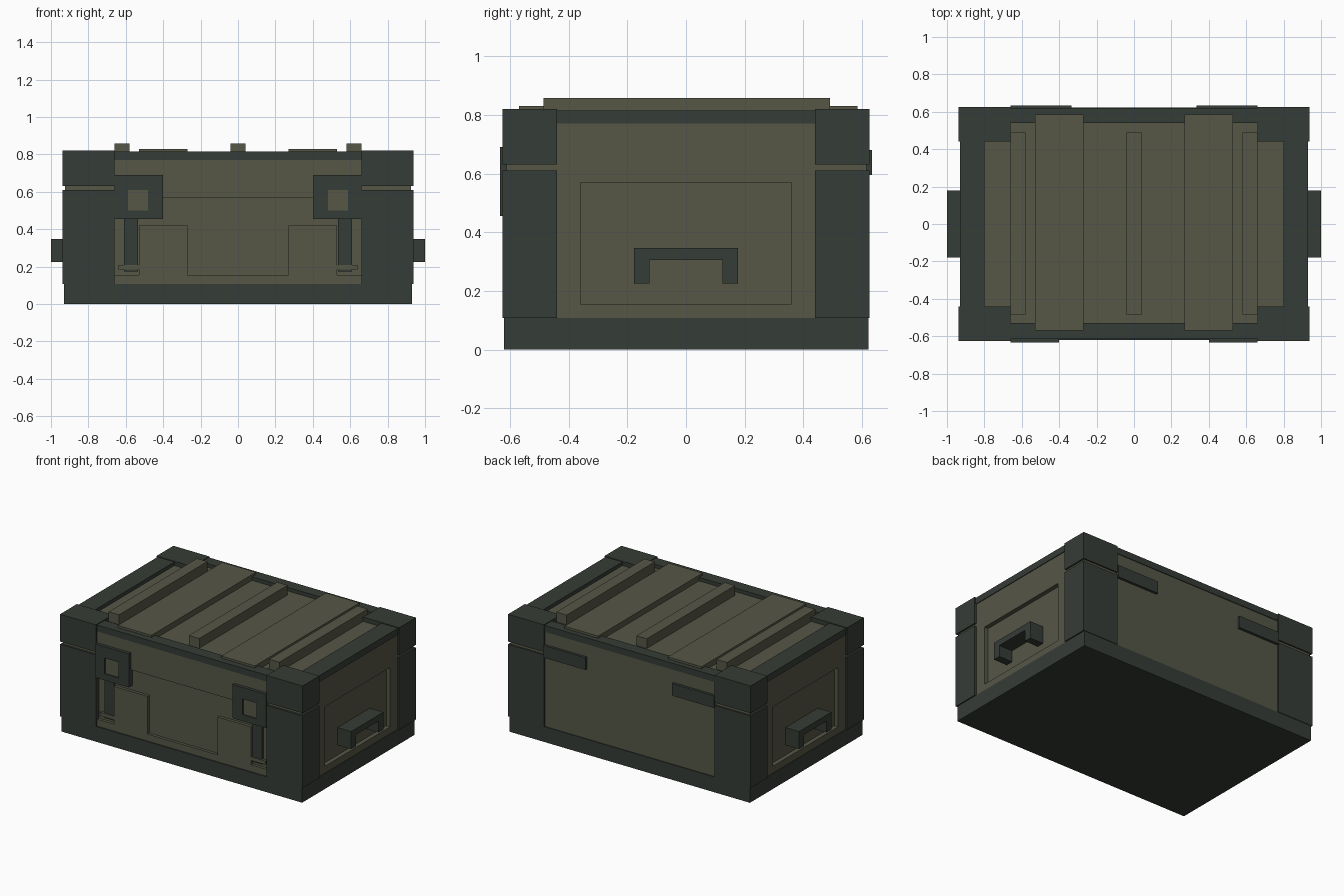
import bpy, bmesh

if "Cube" in bpy.data.objects:
    bpy.data.objects.remove(bpy.data.objects["Cube"])


def paint(name, rgb):
    m = bpy.data.materials.new(name)
    m.diffuse_color = (*rgb, 1)
    m.use_nodes = True
    m.node_tree.nodes["Principled BSDF"].inputs["Base Color"].default_value = m.diffuse_color
    return m


DARK = paint("dark green metal", (0.036, 0.045, 0.037))
OLIVE = paint("olive wood", (0.092, 0.096, 0.062))


def box(name, x, y, z, mat):
    """Box from (min, max) ranges on each axis."""
    bm = bmesh.new()
    bmesh.ops.create_cube(bm, size=1)
    for v in bm.verts:
        v.co = [r[0] if c < 0 else r[1] for c, r in zip(v.co, (x, y, z))]
    me = bpy.data.meshes.new(name)
    bm.to_mesh(me)
    bm.free()
    me.materials.append(mat)
    ob = bpy.data.objects.new(name, me)
    bpy.context.collection.objects.link(ob)
    return ob


def cut(target, x, y, z):
    """Subtract a box from the target and remove the cutter."""
    c = box("cutter", x, y, z, target.data.materials[0])
    c.hide_render = True
    mod = target.modifiers.new("cut", 'BOOLEAN')
    mod.operation, mod.solver, mod.object = 'DIFFERENCE', 'EXACT', c
    bpy.context.view_layer.objects.active = target
    bpy.ops.object.modifier_apply(modifier=mod.name)
    bpy.data.objects.remove(c)


def side(s, a, b):
    """Range a..b mirrored to the side s."""
    return (a, b) if s > 0 else (-b, -a)


# Wooden body with recessed front and end panels
body = box("body", (-0.925, 0.925), (-0.612, 0.616), (0.05, 0.79), OLIVE)
cut(body, (-0.67, 0.67), (-0.7, -0.592), (0.155, 0.57))
for s in (-1, 1):
    cut(body, side(s, 0.895, 1.1), (-0.36, 0.36), (0.155, 0.57))

# Metal base tray and lid rim
box("base", (-0.93, 0.93), (-0.62, 0.622), (0, 0.107), DARK)
rim = box("lid_rim", (-0.93, 0.93), (-0.615, 0.621), (0.77, 0.815), DARK)
cut(rim, (-0.80, 0.80), (-0.53, 0.54), (0.7, 0.9))

# Corner posts and lid corner caps
for sx in (-1, 1):
    for sy in (-1, 1):
        px, py = side(sx, 0.66, 0.938), side(sy, 0.44, 0.626)
        box("corner_post", px, py, (0.107, 0.61), DARK)
        box("lid_corner", px, py, (0.63, 0.82), DARK)

# Lid planks and battens
for s in (-1, 1):
    box("lid_plank", side(s, 0.27, 0.53), (-0.57, 0.585), (0.78, 0.83), OLIVE)
for x in (-0.62, 0, 0.62):
    box("lid_batten", (x - 0.04, x + 0.04), (-0.485, 0.49), (0.78, 0.858), OLIVE)

for s in (-1, 1):
    # Front boards and latches
    box("front_board", side(s, 0.27, 0.53), (-0.613, -0.58), (0.12, 0.42), OLIVE)
    latch = box("latch_plate", side(s, 0.40, 0.66), (-0.634, -0.59), (0.455, 0.69), DARK)
    cut(latch, side(s, 0.48, 0.588), (-0.7, -0.622), (0.50, 0.61))
    box("latch_window", side(s, 0.48, 0.588), (-0.626, -0.62), (0.50, 0.61), OLIVE)
    box("latch_strap", side(s, 0.535, 0.61), (-0.604, -0.58), (0.175, 0.46), DARK)
    box("latch_pin", side(s, 0.53, 0.64), (-0.612, -0.58), (0.185, 0.21), OLIVE)
    # Rear hinge plates
    box("hinge_plate", side(s, 0.335, 0.66), (0.60, 0.634), (0.595, 0.68), DARK)
    # Carry handles
    handle = box("handle", side(s, 0.89, 1.0), (-0.178, 0.178), (0.225, 0.347), DARK)
    cut(handle, side(s, 0.85, 1.1), (-0.125, 0.125), (0.1, 0.305))
